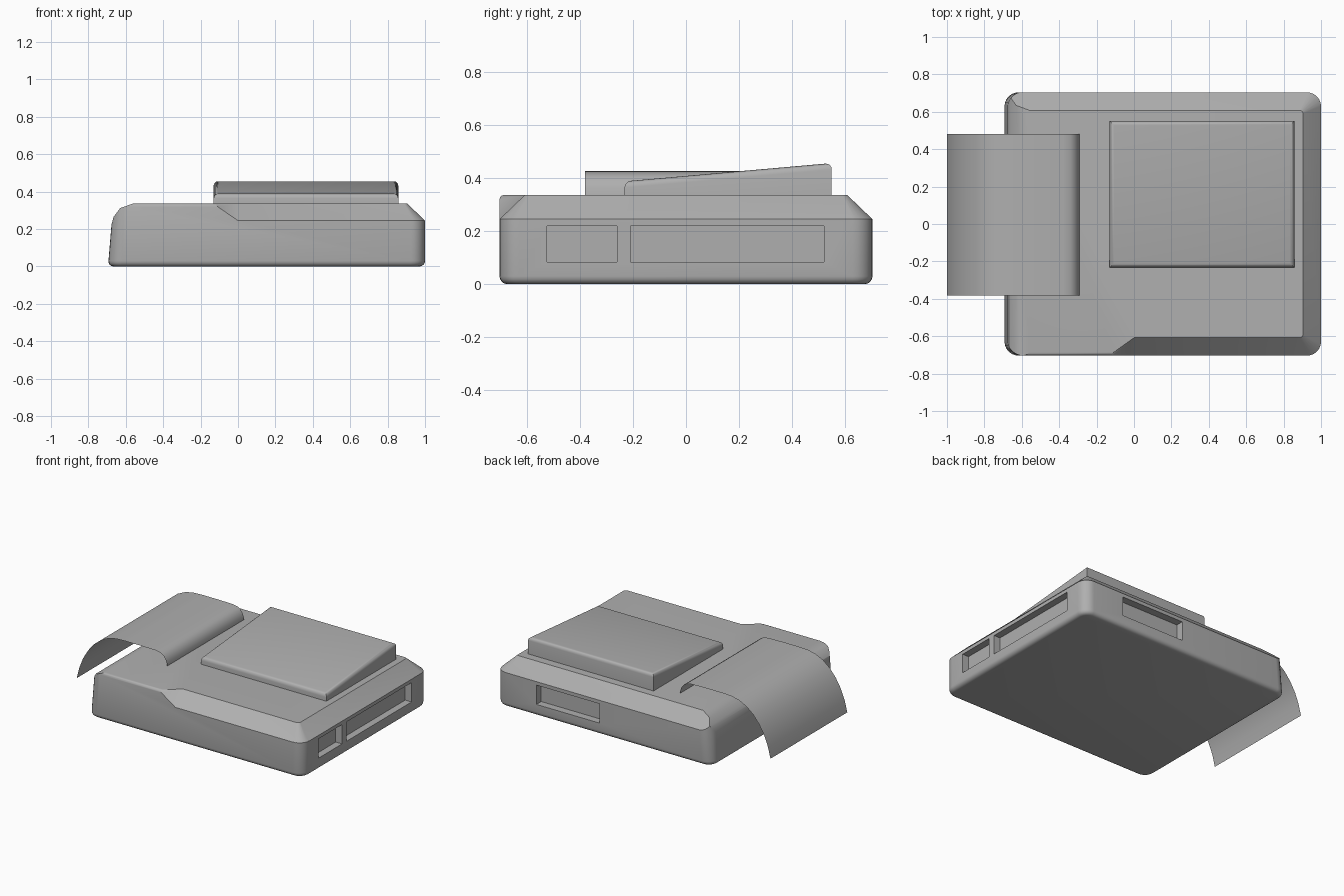
import bpy, bmesh, math
from mathutils import Vector

if "Cube" in bpy.data.objects:
    bpy.data.objects.remove(bpy.data.objects["Cube"])

grey = bpy.data.materials.new("mid_grey")
grey.diffuse_color = (0.43, 0.43, 0.43, 1)
grey.use_nodes = True
grey.node_tree.nodes["Principled BSDF"].inputs["Base Color"].default_value = grey.diffuse_color


def finish(name, bm, angle=None):
    bmesh.ops.recalc_face_normals(bm, faces=bm.faces)
    me = bpy.data.meshes.new(name)
    bm.to_mesh(me)
    bm.free()
    me.materials.append(grey)
    ob = bpy.data.objects.new(name, me)
    bpy.context.collection.objects.link(ob)
    if angle:
        smooth(ob, angle)
    return ob


def smooth(ob, angle):
    bpy.ops.object.select_all(action='DESELECT')
    ob.select_set(True)
    bpy.context.view_layer.objects.active = ob
    bpy.ops.object.shade_smooth_by_angle(angle=math.radians(angle))


def prism(a, b):
    """Solid between two matching outlines."""
    bm = bmesh.new()
    va, vb = [bm.verts.new(p) for p in a], [bm.verts.new(p) for p in b]
    n = len(va)
    bm.faces.new(va)
    bm.faces.new(vb[::-1])
    for i in range(n):
        j = (i + 1) % n
        bm.faces.new((va[i], vb[i], vb[j], va[j]))
    bmesh.ops.recalc_face_normals(bm, faces=bm.faces)
    return bm


def box(x0, x1, y0, y1, z0, z1):
    ring = lambda z: [(x0, y0, z), (x1, y0, z), (x1, y1, z), (x0, y1, z)]
    return prism(ring(z0), ring(z1))


def bevel(bm, test, width, segments):
    edges = [e for e in bm.edges if test(e)]
    bmesh.ops.bevel(bm, geom=edges, offset=width, segments=segments,
                    profile=0.5, affect='EDGES', clamp_overlap=True)


def slice_off(bm, point, normal):
    """Remove everything on the normal side of a plane and cap it."""
    geom = bm.verts[:] + bm.edges[:] + bm.faces[:]
    cut = bmesh.ops.bisect_plane(bm, geom=geom, dist=1e-5, plane_co=point,
                                 plane_no=Vector(normal).normalized(), clear_outer=True)
    edges = [e for e in cut['geom_cut'] if isinstance(e, bmesh.types.BMEdge)]
    if edges:
        bmesh.ops.contextual_create(bm, geom=edges)


def subtract(ob, bm):
    cutter = finish("cutter", bm)
    cutter.hide_render = True
    mod = ob.modifiers.new("cut", 'BOOLEAN')
    mod.operation, mod.solver, mod.object = 'DIFFERENCE', 'EXACT', cutter
    bpy.context.view_layer.objects.active = ob
    bpy.ops.object.modifier_apply(modifier=mod.name)
    bpy.data.objects.remove(cutter)


# Case: tapered block with rounded corners and rims
TOP, SHOULDER, HALF, R = 0.337, 0.245, 0.704, 0.075
case_ring = lambda left, z: [(left, -HALF, z), (1, -HALF, z), (1, HALF, z), (left, HALF, z)]
bm = prism(case_ring(-0.695, 0), case_ring(-0.667, TOP))
bevel(bm, lambda e: abs(e.verts[0].co.z - e.verts[1].co.z) > 0.1, R, 6)
bevel(bm, lambda e: all(v.co.z < 0.01 for v in e.verts), 0.03, 4)
bevel(bm, lambda e: all(v.co.z > TOP - 0.01 for v in e.verts), 0.018, 3)

# Chamfers on the right and back, rounded shoulder on the left
slice_off(bm, (1, 0, SHOULDER), (TOP - SHOULDER, 0, 0.096))
slice_off(bm, (0, HALF, SHOULDER), (0, TOP - SHOULDER, 0.096))
shoulder = [(-0.676, 0.225), (-0.665, 0.265), (-0.63, 0.312), (-0.56, TOP)]
for (x0, z0), (x1, z1) in zip(shoulder, shoulder[1:]):
    slice_off(bm, (x0, 0, z0), (z0 - z1, 0, x1 - x0))

# Round the chamfer where it turns the two right-hand corners
for side in (-1, 1):
    for step in range(1, 6):
        a = math.radians(15 * step)
        n = Vector((math.cos(a), side * math.sin(a), 0))
        low = Vector((1 - R, side * (HALF - R), SHOULDER)) + n * R
        high = Vector((0.884, side * (HALF - 0.116), TOP)) + n * 0.02
        normal = Vector((-n.y, n.x, 0)).cross(high - low)
        slice_off(bm, low, normal if normal.z > 0 else -normal)
case = finish("case", bm)

# Front chamfer that ends in a slanted step
end = [(0, -0.1 - HALF, SHOULDER - 0.096), (0, 0.2 - HALF, SHOULDER + 0.192),
       (-0.42, -0.1 - HALF, SHOULDER + 0.192)]
subtract(case, prism(end, [(1.3, y, z) for _, y, z in end]))

# Port recesses on the right side and the back
for y0, y1 in ((-0.525, -0.26), (-0.21, 0.52)):
    subtract(case, box(0.95, 1.1, y0, y1, 0.083, 0.22))
subtract(case, box(0.185, 0.683, 0.65, 0.8, 0.083, 0.22))
smooth(case, 38)

# Tilted screen pad
pad = lambda x: [(x, -0.232, 0.32), (x, 0.55, 0.32), (x, 0.55, 0.457), (x, -0.232, 0.388)]
bm = prism(pad(-0.13), pad(0.857))
bevel(bm, lambda e: all(v.co.z > 0.35 for v in e.verts), 0.024, 4)
finish("screen_pad", bm, 38)

# Curled paper strip, a single thin sheet
curl = [(-0.29, 0.335), (-0.293, 0.362), (-0.303, 0.385), (-0.318, 0.404), (-0.34, 0.418),
        (-0.38, 0.425), (-0.5, 0.427), (-0.62, 0.427), (-0.69, 0.424), (-0.75, 0.411),
        (-0.81, 0.383), (-0.865, 0.338), (-0.91, 0.283), (-0.95, 0.216), (-0.98, 0.141), (-1, 0.062)]
bm = bmesh.new()
rows = [[bm.verts.new((x, y, z)) for y in (-0.382, 0.48)] for x, z in curl]
for (a, b), (c, d) in zip(rows, rows[1:]):
    bm.faces.new((a, b, d, c))
finish("paper_strip", bm, 40)
